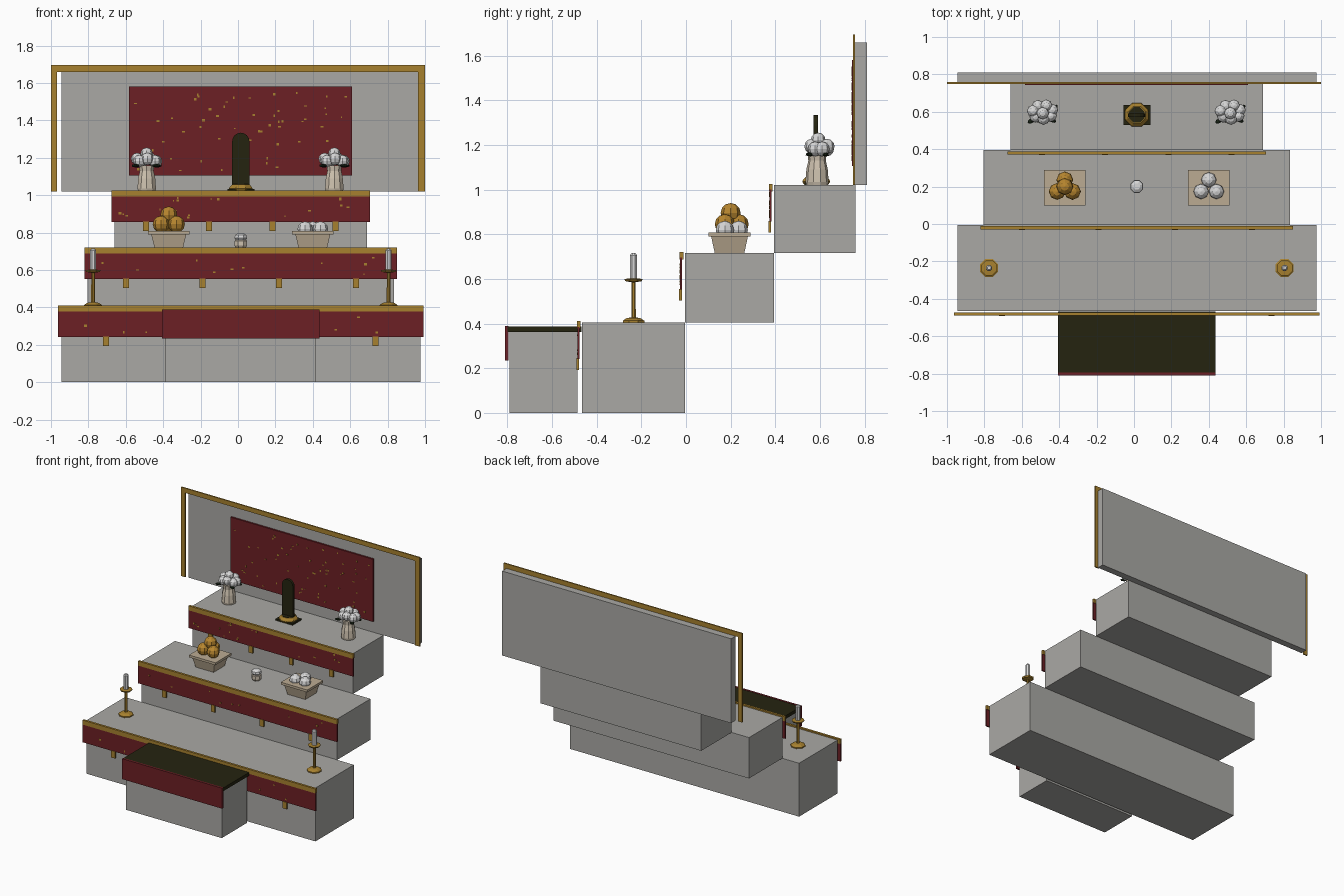
import bpy, bmesh, math, random
from mathutils import Matrix, Vector

if "Cube" in bpy.data.objects:
    bpy.data.objects.remove(bpy.data.objects["Cube"])

random.seed(4)
CX = 0.015  # axis of the stepped stand


def mat(name, *c):
    m = bpy.data.materials.new(name)
    m.diffuse_color = (*c, 1)
    m.use_nodes = True
    m.node_tree.nodes["Principled BSDF"].inputs["Base Color"].default_value = m.diffuse_color
    return m


GREY = mat("grey stone", 0.40, 0.395, 0.375)
RED = mat("dark red cloth", 0.15, 0.014, 0.018)
GOLD = mat("gold", 0.39, 0.22, 0.028)
DARK = mat("black lacquer", 0.018, 0.017, 0.005)
LEAF = mat("dark leaf", 0.010, 0.018, 0.008)
CREAM = mat("cream ceramic", 0.62, 0.54, 0.43)
TAN = mat("tan wood", 0.50, 0.41, 0.29)
WHITE = mat("white", 0.68, 0.68, 0.68)
ORANGE = mat("orange fruit", 0.48, 0.24, 0.028)


def finish(name, bm, m):
    me = bpy.data.meshes.new(name)
    bmesh.ops.recalc_face_normals(bm, faces=bm.faces)
    bm.to_mesh(me)
    bm.free()
    me.materials.append(m)
    ob = bpy.data.objects.new(name, me)
    bpy.context.collection.objects.link(ob)
    return ob


def add_box(bm, x0, x1, y0, y1, z0, z1):
    c = Vector(((x0 + x1) / 2, (y0 + y1) / 2, (z0 + z1) / 2))
    s = Matrix.Diagonal((x1 - x0, y1 - y0, z1 - z0, 1))
    bmesh.ops.create_cube(bm, size=1, matrix=Matrix.Translation(c) @ s)


def boxes(name, m, *dims):
    bm = bmesh.new()
    for d in dims:
        add_box(bm, *d)
    return finish(name, bm, m)


def lathe(name, m, x, y, profile, sides=8, sx=1, sy=1):
    """Stack of rings (radius, z) closed at both ends; sx, sy stretch the plan."""
    bm = bmesh.new()
    rings = []
    for r, z in profile:
        ring = []
        for i in range(sides):
            a = 2 * math.pi * (i + 0.5) / sides
            ring.append(bm.verts.new((x + sx * r * math.cos(a), y + sy * r * math.sin(a), z)))
        rings.append(ring)
    for a, b in zip(rings, rings[1:]):
        for i in range(sides):
            j = (i + 1) % sides
            bm.faces.new((a[i], a[j], b[j], b[i]))
    bm.faces.new(rings[0])
    bm.faces.new(rings[-1])
    return finish(name, bm, m)


def balls(name, m, r, centres, squash=1.0):
    bm = bmesh.new()
    for c in centres:
        bmesh.ops.create_uvsphere(bm, u_segments=8, v_segments=6, radius=r,
                                  matrix=Matrix.Translation(c) @ Matrix.Diagonal((1, 1, squash, 1)))
    return finish(name, bm, m)


def specks(name, count, x0, x1, z0, z1, y):
    """Tiny gold flecks woven into a cloth that faces the front."""
    bm = bmesh.new()
    for _ in range(count):
        x, z = random.uniform(x0, x1), random.uniform(z0, z1)
        w, h = random.uniform(0.003, 0.008), random.uniform(0.003, 0.007)
        add_box(bm, x - w, x + w, y - 0.002, y + 0.002, z - h, z + h)
    finish(name, bm, GOLD)


# three steps: half width, y front, y back, z bottom, z top
steps = [(0.96, -0.465, -0.005, 0.0, 0.405),
         (0.82, -0.005, 0.395, 0.405, 0.715),
         (0.675, 0.395, 0.76, 0.715, 1.02)]
fleck_counts = (8, 10, 18)
tab_gaps = (0.48, 0.41, 0.338)
for n, (w, y0, y1, z0, z1) in enumerate(steps):
    boxes(f"step_{n + 1}", GREY, (CX - w, CX + w, y0, y1, z0, z1))
    # hanging cloth with gold edge and four tabs
    d = w + (0.015 if n else 0.017)
    boxes(f"step_cloth_{n + 1}", RED, (CX - d, CX + d, y0 - 0.022, y0 - 0.012, z1 - 0.163, z1 - 0.02))
    boxes(f"step_gold_edge_{n + 1}", GOLD, (CX - d, CX + d, y0 - 0.024, y0 - 0.007, z1 - 0.028, z1 + 0.006))
    tabs = [(CX + k * tab_gaps[n] - 0.016, CX + k * tab_gaps[n] + 0.016,
             y0 - 0.026, y0 - 0.014, z1 - 0.212, z1 - 0.160) for k in (-1.5, -0.5, 0.5, 1.5)]
    boxes(f"step_gold_tabs_{n + 1}", GOLD, *tabs)
    specks(f"step_flecks_{n + 1}", fleck_counts[n], CX - d + 0.02, CX + d - 0.02,
           z1 - 0.15, z1 - 0.035, y0 - 0.022)

# low table in front
boxes("front_table", GREY, (CX - 0.402, CX + 0.402, -0.79, -0.485, 0, 0.365))
boxes("front_table_top", DARK, (CX - 0.42, CX + 0.42, -0.80, -0.468, 0.363, 0.388))
boxes("front_table_cloth", RED, (CX - 0.42, CX + 0.42, -0.81, -0.795, 0.235, 0.390))

# back wall, frame and hanging panel
boxes("back_wall", GREY, (CX - 0.96, CX + 0.96, 0.757, 0.81, 1.02, 1.66))
boxes("wall_frame", GOLD, (-1.0, 1.0, 0.748, 0.758, 1.66, 1.695),
      (-1.0, -0.967, 0.748, 0.758, 1.02, 1.66), (0.963, 1.0, 0.748, 0.758, 1.02, 1.66))
boxes("wall_panel", RED, (-0.583, 0.61, 0.744, 0.757, 1.105, 1.58))
specks("wall_panel_flecks", 60, -0.56, 0.59, 1.13, 1.56, 0.744)

# memorial tablet with rounded top on a gold collar
TY = 0.583
boxes("tablet_plinth", DARK, (CX - 0.072, CX + 0.072, TY - 0.053, TY + 0.053, 1.02, 1.032))
lathe("tablet_collar", GOLD, CX, TY, [(0.058, 1.022), (0.068, 1.036), (0.064, 1.044), (0.05, 1.058)])
lathe("tablet_foot", DARK, CX, TY, [(0.045, 1.05), (0.045, 1.061)])
bm = bmesh.new()
outline = [(-0.046, 1.055), (0.046, 1.055)]
for i in range(9):
    a = math.pi * i / 8
    outline.append((0.046 * math.cos(a), 1.288 + 0.046 * math.sin(a)))
face = bm.faces.new([bm.verts.new((CX + x, TY - 0.012, z)) for x, z in outline])
ext = bmesh.ops.extrude_face_region(bm, geom=[face])
bmesh.ops.translate(bm, vec=(0, 0.02, 0), verts=[v for v in ext["geom"] if isinstance(v, bmesh.types.BMVert)])
finish("tablet", bm, DARK)

# flower vases
for side, x in (("left", -0.488), ("right", 0.515)):
    y = 0.587
    lathe(f"vase_{side}", CREAM, x, y, [(0.048, 1.02), (0.052, 1.035), (0.048, 1.09),
                                        (0.039, 1.13), (0.043, 1.16)], 10)
    blooms = [(x, y + 0.005, 1.222)]
    for i in range(7):
        a = 2 * math.pi * i / 7 + 0.3
        blooms.append((x + 0.052 * math.cos(a), y + 0.012 + 0.036 * math.sin(a), 1.182 + 0.012 * (i % 2)))
    balls(f"blooms_{side}", WHITE, 0.033, blooms)
    bm = bmesh.new()
    for dx, dy in ((-0.06, -0.035), (0.06, 0.035), (-0.05, 0.03), (0.05, -0.03)):
        m = (Matrix.Translation((x + dx, y + dy, 1.158)) @ Matrix.Rotation(math.atan2(dy, dx), 4, 'Z')
             @ Matrix.Diagonal((0.026, 0.014, 0.010, 1)))
        bmesh.ops.create_icosphere(bm, subdivisions=1, radius=1, matrix=m)
    finish(f"leaves_{side}", bm, LEAF)

# offering trays with stacked fruit and white buns
R2 = math.sqrt(2)
for side, x in (("left", -0.37), ("right", 0.40)):
    lathe(f"tray_{side}", TAN, x, 0.195, [(0.075 * R2, 0.715), (0.094 * R2, 0.792)], 4, sy=0.88)
    boxes(f"tray_rim_{side}", TAN, (x - 0.111, x + 0.111, 0.1, 0.29, 0.79, 0.808))
trio = [(0, 0.036), (-0.041, -0.026), (0.041, -0.026)]
balls("oranges", ORANGE, 0.045, [(-0.37 + a, 0.2 + b, 0.845) for a, b in trio] + [(-0.37, 0.2, 0.895)])
balls("buns", WHITE, 0.041, [(0.40 + a, 0.2 + b, 0.819) for a, b in trio])

# lidded cup
lathe("cup", CREAM, CX, 0.2, [(0.026, 0.715), (0.036, 0.73), (0.036, 0.755), (0.030, 0.762)])
lathe("cup_lid", WHITE, CX, 0.2, [(0.030, 0.76), (0.037, 0.77), (0.034, 0.786), (0.018, 0.796)])

# candlesticks
for side, x in (("left", -0.775), ("right", 0.805)):
    lathe(f"candlestick_{side}", GOLD, x, -0.235,
          [(0.052, 0.405), (0.052, 0.413), (0.034, 0.424), (0.011, 0.428), (0.010, 0.585),
           (0.040, 0.590), (0.045, 0.600), (0.018, 0.602)])
    lathe(f"candle_{side}", WHITE, x, -0.235, [(0.018, 0.60), (0.018, 0.705), (0.010, 0.715)])
